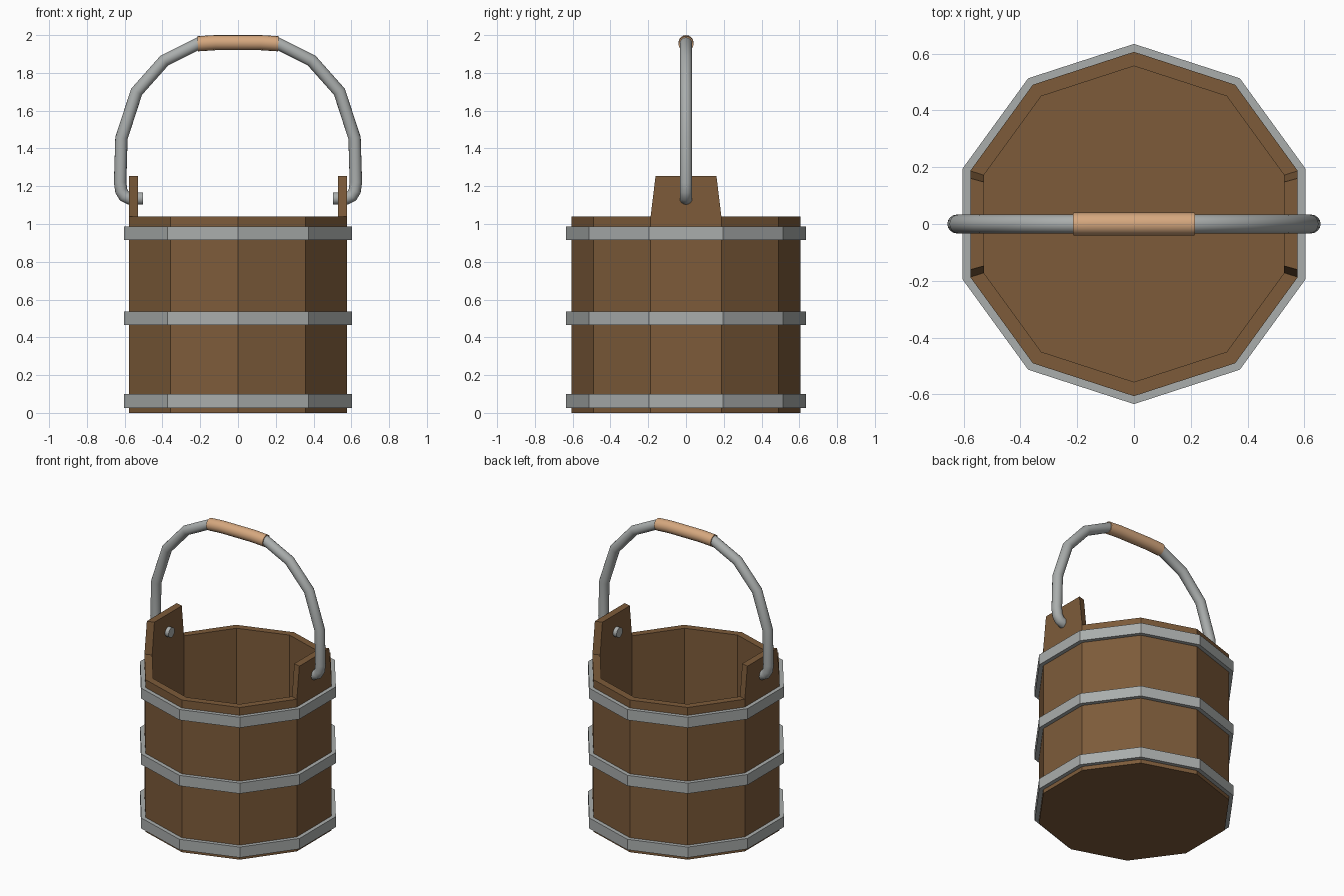
import bpy, bmesh, math
from mathutils import Vector

if "Cube" in bpy.data.objects:
    bpy.data.objects.remove(bpy.data.objects["Cube"])


def material(name, rgb):
    m = bpy.data.materials.new(name)
    m.diffuse_color = (*rgb, 1)
    m.use_nodes = True
    m.node_tree.nodes["Principled BSDF"].inputs["Base Color"].default_value = m.diffuse_color
    return m


WOOD = material("brown wood", (0.205, 0.105, 0.042))
METAL = material("grey metal", (0.40, 0.42, 0.415))
GRIP = material("light wood", (0.67, 0.39, 0.21))


def finish(name, bm, mat, smooth=False):
    bmesh.ops.recalc_face_normals(bm, faces=bm.faces)
    me = bpy.data.meshes.new(name)
    bm.to_mesh(me)
    bm.free()
    me.materials.append(mat)
    ob = bpy.data.objects.new(name, me)
    bpy.context.collection.objects.link(ob)
    if smooth:
        bpy.context.view_layer.objects.active = ob
        ob.select_set(True)
        bpy.ops.object.shade_smooth_by_angle(angle=math.radians(50))
        ob.select_set(False)
    return ob


def bridge(bm, a, b):
    n = len(a)
    for i in range(n):
        j = (i + 1) % n
        bm.faces.new((a[i], a[j], b[j], b[i]))


def lathe(name, profile, mat, closed):
    """Ten-sided turned shape; an open profile is capped at both ends."""
    bm = bmesh.new()
    rings = []
    for r, z in profile:
        angles = [math.radians(90 + 36 * k) for k in range(10)]
        rings.append([bm.verts.new((r * math.cos(a), r * math.sin(a), z)) for a in angles])
    for a, b in zip(rings, rings[1:]):
        bridge(bm, a, b)
    if closed:
        bridge(bm, rings[-1], rings[0])
    else:
        bm.faces.new(rings[0])
        bm.faces.new(rings[-1])
    return finish(name, bm, mat)


def tube(name, path, radius, mat, sides=16):
    """Round tube along a path in the XZ plane, mitred at the bends."""
    bm = bmesh.new()
    pts = [Vector((x, 0, z)) for x, z in path]
    rings = []
    for i, p in enumerate(pts):
        d0 = (p - pts[max(i - 1, 0)]).normalized()
        d1 = (pts[min(i + 1, len(pts) - 1)] - p).normalized()
        t = (d0 + d1).normalized()
        n = Vector((-t.z, 0, t.x))
        angles = [2 * math.pi * k / sides for k in range(sides)]
        rings.append([bm.verts.new(p + radius * (n * math.cos(a) + Vector((0, math.sin(a), 0))))
                      for a in angles])
    for a, b in zip(rings, rings[1:]):
        bridge(bm, a, b)
    bm.faces.new(rings[0])
    bm.faces.new(rings[-1])
    return finish(name, bm, mat, True)


# Hollow bucket body with floor
R, R_IN, TOP = 0.606, 0.556, 1.04
lathe("bucket_body", [(R, 0), (R, TOP), (R_IN, TOP), (R_IN, 0.06)], WOOD, False)

# Three metal hoops
for label, z in (("bottom", 0.063), ("middle", 0.5), ("top", 0.95)):
    h = 0.036
    lathe(label + "_hoop", [(R - 0.01, z - h), (0.634, z - h), (0.634, z + h), (R - 0.01, z + h)],
          METAL, True)

# Two tapered ears continuing the side staves
c = math.cos(math.radians(18))
s = math.sin(math.radians(18))
for label, side in (("left", -1), ("right", 1)):
    bm = bmesh.new()
    rings = []
    for z, k in ((TOP, 1.0), (1.255, 0.86)):
        rings.append([bm.verts.new((side * r * c, q * r * s * k, z))
                      for r, q in ((R, -1), (R, 1), (R_IN, 1), (R_IN, -1))])
    bridge(bm, *rings)
    bm.faces.new(rings[0])
    bm.faces.new(rings[1])
    finish(label + "_ear", bm, WOOD)

# Bail handle, mirrored half path that hooks through the ears
half = [(0.502, 1.135), (0.575, 1.135), (0.602, 1.148), (0.618, 1.175), (0.624, 1.22),
        (0.617, 1.455), (0.537, 1.70), (0.39, 1.865), (0.21, 1.955)]
tube("bail_handle", half + [(-x, z) for x, z in reversed(half)], 0.033, METAL)

# Wooden grip
tube("handle_grip", [(-0.213, 1.954), (-0.12, 1.96), (0.12, 1.96), (0.213, 1.954)], 0.04, GRIP)
